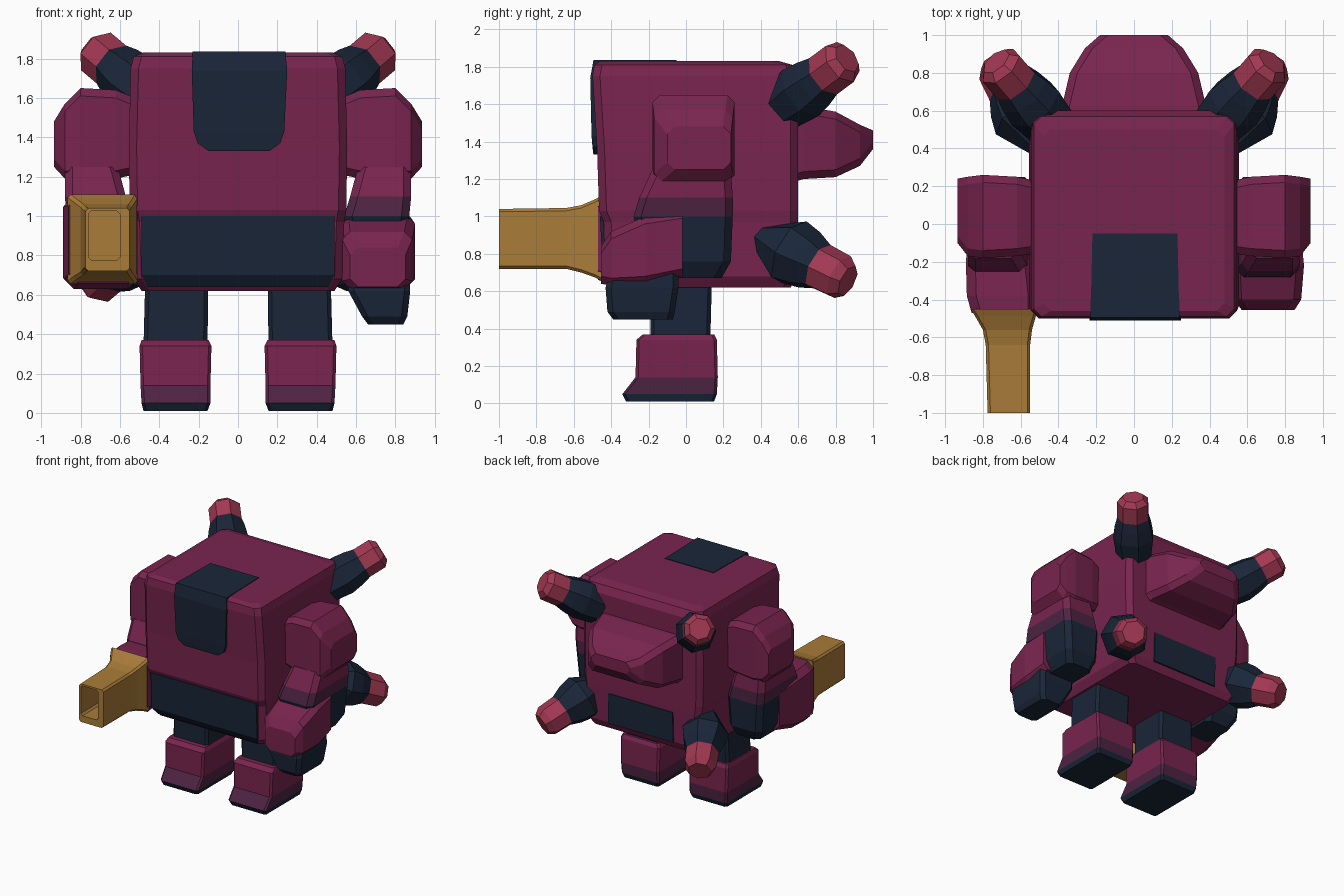
import bpy, bmesh
from math import sin, cos, tau
from mathutils import Vector

if "Cube" in bpy.data.objects:
    bpy.data.objects.remove(bpy.data.objects["Cube"])

def material(name, rgb):
    m = bpy.data.materials.new(name)
    m.diffuse_color = (*rgb, 1)
    m.use_nodes = True
    m.node_tree.nodes["Principled BSDF"].inputs["Base Color"].default_value = m.diffuse_color
    return m

PURPLE = material("plum", (0.19, 0.018, 0.078))
NAVY = material("navy", (0.010, 0.019, 0.040))
RED = material("crimson", (0.36, 0.04, 0.085))
GOLD = material("ochre", (0.40, 0.20, 0.04))
DUSK = material("dusk plum", (0.075, 0.017, 0.055))

def skin(name, loops, mats):
    """Bridge successive point loops, cap both ends; one material per band."""
    bm = bmesh.new()
    used = list(dict.fromkeys(mats))
    rings = [[bm.verts.new(p) for p in loop] for loop in loops]
    n = len(rings[0])
    for k in range(len(rings) - 1):
        for i in range(n):
            j = (i + 1) % n
            f = bm.faces.new((rings[k][i], rings[k][j], rings[k + 1][j], rings[k + 1][i]))
            f.material_index = used.index(mats[min(k, len(mats) - 1)])
    bm.faces.new(rings[0]).material_index = used.index(mats[0])
    bm.faces.new(rings[-1]).material_index = used.index(mats[-1])
    bmesh.ops.recalc_face_normals(bm, faces=bm.faces[:])
    me = bpy.data.meshes.new(name)
    bm.to_mesh(me)
    bm.free()
    for m in used:
        me.materials.append(m)
    ob = bpy.data.objects.new(name, me)
    bpy.context.collection.objects.link(ob)
    return ob

def loft(name, axis, rings, mats, c=0.04, side=1):
    """Chamfered rectangles (t, u0, u1, v0, v1) stacked along an axis."""
    loops = []
    for t, u0, u1, v0, v1 in rings:
        pts = [(u0 + c, v0), (u1 - c, v0), (u1, v0 + c), (u1, v1 - c),
               (u1 - c, v1), (u0 + c, v1), (u0, v1 - c), (u0, v0 + c)]
        if c == 0:
            pts = [(u0, v0), (u1, v0), (u1, v1), (u0, v1)]
        conv = {'X': lambda u, v: (t * side, u, v),
                'Y': lambda u, v: (u * side, t, v),
                'Z': lambda u, v: (u * side, v, t)}[axis]
        loops.append([conv(u, v) for u, v in pts])
    return skin(name, loops, mats)

def tube(name, a, b, rings, mats, side, sides=7):
    """Low-sided tube from a to b with (fraction, radius) rings."""
    a, b = Vector(a), Vector(b)
    d = (b - a).normalized()
    u = d.cross(Vector((0, 0, 1))).normalized()
    v = u.cross(d)
    loops = []
    for f, r in rings:
        pts = [a.lerp(b, f) + (u * cos(tau * i / sides) + v * sin(tau * i / sides)) * r
               for i in range(sides)]
        loops.append([(p.x * side, p.y, p.z) for p in pts])
    return skin(name, loops, mats)

# Boxy head-torso with a slightly set-back lower section
loft("body", 'Z', [
    (0.62, -.49, .49, -.38, .56), (0.68, -.53, .53, -.43, .59),
    (0.97, -.54, .54, -.44, .60), (1.03, -.55, .55, -.465, .60),
    (1.35, -.555, .555, -.475, .60), (1.75, -.545, .545, -.50, .60),
    (1.81, -.53, .53, -.49, .57), (1.83, -.48, .48, -.46, .50)], [PURPLE], c=.04)
loft("front_waist_panel", 'Z', [
    (0.64, -.46, .46, -.405, -.3), (0.70, -.49, .49, -.445, -.3),
    (1.0, -.49, .49, -.46, -.3)], [NAVY], c=0)
loft("rear_waist_panel", 'Z', [
    (0.68, -.3, .3, .5, .603), (0.93, -.3, .3, .5, .605)], [NAVY], c=0)

# Visor on the face and its strip over the top
loft("visor", 'Z', [
    (1.33, -.15, .16, -.495, -.4), (1.37, -.205, .215, -.50, -.4),
    (1.43, -.225, .235, -.505, -.4),
    (1.74, -.235, .25, -.512, -.4), (1.835, -.23, .24, -.495, -.4)], [NAVY], c=0)
loft("visor_top_strip", 'Y', [
    (-.495, -.23, .24, 1.76, 1.835), (-.05, -.22, .23, 1.76, 1.835)], [NAVY], c=0)

# Rear pack
loft("back_pack", 'Y', [
    (0.52, -.40, .40, 1.17, 1.60), (0.63, -.38, .38, 1.20, 1.59),
    (0.80, -.34, .34, 1.21, 1.56), (0.93, -.26, .26, 1.27, 1.49),
    (1.0, -.18, .18, 1.36, 1.46)], [PURPLE], c=.04)

for side, label in ((1, "right"), (-1, "left")):
    # Shoulder and upper arm
    loft(label + "_shoulder", 'X', [
        (.48, -.15, .22, 1.22, 1.58), (.62, -.17, .25, 1.19, 1.64),
        (.80, -.18, .26, 1.18, 1.65), (.88, -.17, .25, 1.19, 1.57),
        (.935, -.10, .24, 1.25, 1.48)], [PURPLE], side=side)
    loft(label + "_upper_arm", 'Z', [
        (.67, .57, .80, -.10, .19), (.76, .55, .85, -.22, .24),
        (1.0, .54, .87, -.28, .25), (1.10, .57, .88, -.25, .25),
        (1.25, .61, .88, -.18, .24)],
        [NAVY, NAVY, DUSK, PURPLE], side=side)
    # Thrusters with glowing ends
    tube(label + "_upper_thruster", (.44, .53, 1.60), (.73, .86, 1.845),
         [(0, .14), (.3, .16), (.5, .145), (.65, .125), (.92, .125), (1, .085)],
         [NAVY, NAVY, NAVY, RED], side)
    tube(label + "_lower_thruster", (.46, .36, .91), (.73, .865, .655),
         [(0, .04), (.4, .185), (.56, .165), (.7, .13), (.92, .125), (1, .09)],
         [NAVY, NAVY, NAVY, RED], side)
    # Leg and boot with a toe flare
    loft(label + "_leg", 'Z', [
        (.34, .155, .48, -.19, .13), (.72, .15, .47, -.19, .14)], [NAVY], c=.02, side=side)
    loft(label + "_boot", 'Z', [
        (.01, .155, .48, -.32, .15), (.05, .14, .49, -.34, .165),
        (.14, .14, .495, -.27, .17), (.34, .135, .50, -.265, .165),
        (.37, .15, .49, -.23, .15)], [NAVY, DUSK, PURPLE, PURPLE], c=.015, side=side)

# Forearm and fist on one side
loft("right_forearm", 'Y', [
    (-.455, .57, .85, .64, .84), (-.40, .53, .885, .63, .92),
    (-.22, .52, .90, .64, 1.00), (-.02, .55, .88, .68, 1.03)], [PURPLE], c=.04)
loft("right_fist", 'Z', [
    (.45, .66, .84, -.39, -.07), (.49, .63, .86, -.42, -.06),
    (.62, .56, .875, -.43, -.04), (.72, .55, .87, -.40, -.04)], [NAVY], c=.03)

# Forearm ending in a hollow square barrel on the other side
loft("left_forearm", 'Y', [
    (-.47, -.86, -.51, .66, 1.10), (-.38, -.885, -.51, .63, 1.10),
    (-.20, -.89, -.53, .64, 1.09), (.0, -.87, -.56, .69, 1.06)], [PURPLE], c=.05)
loft("barrel", 'Y', [
    (-.45, -.865, -.51, .655, 1.11), (-.49, -.84, -.52, .675, 1.09),
    (-.56, -.80, -.54, .70, 1.06), (-.64, -.785, -.55, .72, 1.045),
    (-1.0, -.775, -.55, .72, 1.04), (-1.0, -.76, -.60, .775, 1.025),
    (-.62, -.76, -.60, .775, 1.025)], [GOLD], c=.015)
